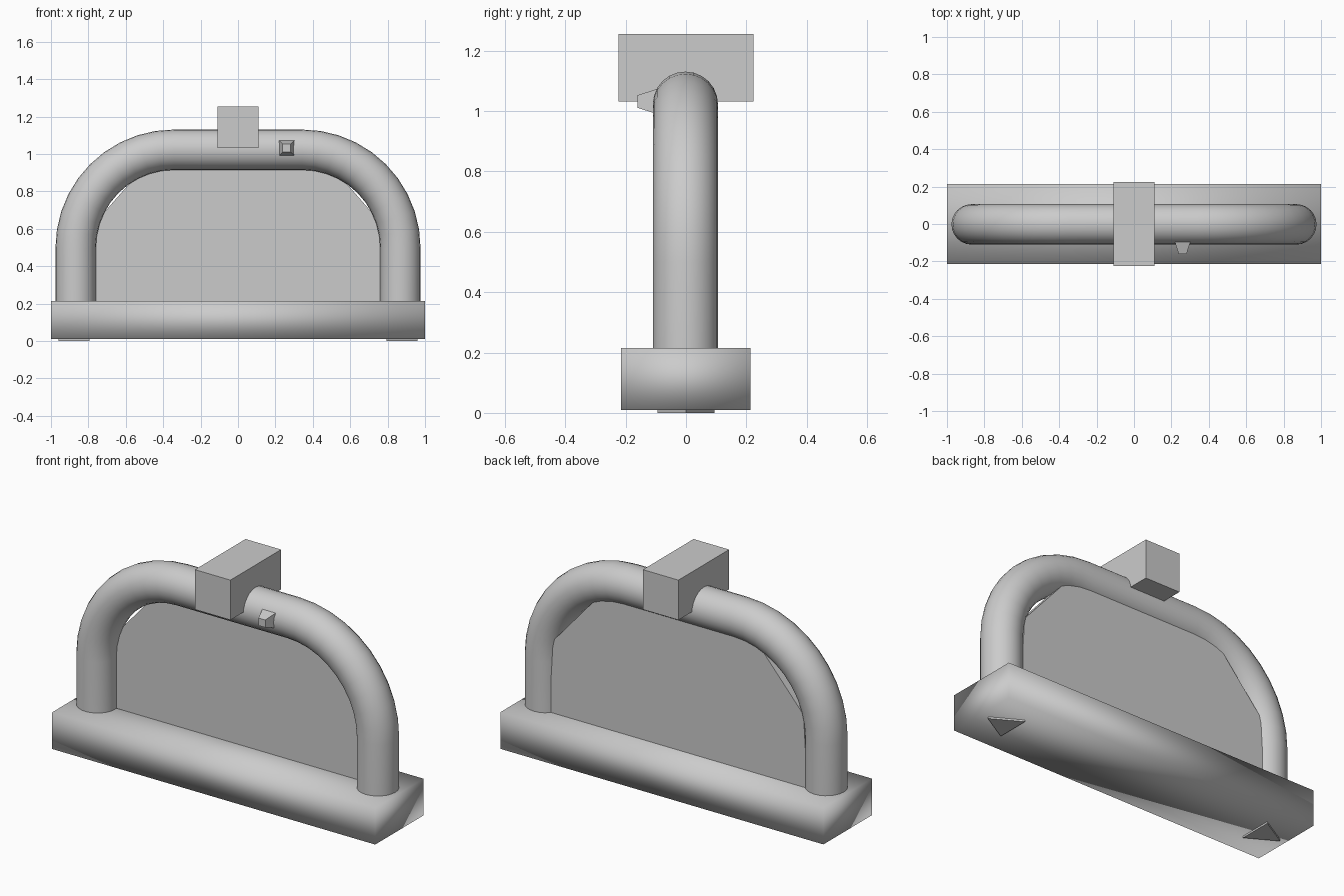
import bpy, bmesh, math
from mathutils import Matrix, Vector

if "Cube" in bpy.data.objects:
    bpy.data.objects.remove(bpy.data.objects["Cube"])


def finish(name, bm, smooth=None):
    bmesh.ops.recalc_face_normals(bm, faces=bm.faces[:])
    me = bpy.data.meshes.new(name)
    bm.to_mesh(me)
    bm.free()
    ob = bpy.data.objects.new(name, me)
    bpy.context.collection.objects.link(ob)
    if smooth is not None:
        for p in me.polygons:
            p.use_smooth = True
        if smooth < 180:
            bpy.ops.object.select_all(action='DESELECT')
            bpy.context.view_layer.objects.active = ob
            ob.select_set(True)
            bpy.ops.object.shade_smooth_by_angle(angle=math.radians(smooth))
    return ob


def box(name, lo, hi, smooth=None):
    bm = bmesh.new()
    lo, hi = Vector(lo), Vector(hi)
    size = hi - lo
    bmesh.ops.create_cube(bm, size=1, matrix=Matrix.Translation((lo + hi) / 2)
                          @ Matrix.Diagonal((*size, 1)))
    return finish(name, bm, smooth)


# Base bar, softly shaded box
box("base_bar", (-1, -0.215, 0.01), (1, 0.213, 0.215), smooth=180)

# Triangular feet, pointing outwards
for side, label in ((-1, "left"), (1, "right")):
    bm = bmesh.new()
    bmesh.ops.create_cone(bm, cap_ends=True, segments=3, radius1=0.11, radius2=0.11, depth=0.03)
    for v in bm.verts:
        a = math.atan2(v.co.y, v.co.x)
        v.co = Vector((v.co.x, v.co.y, v.co.z + 0.015))
    # turn so that one corner lies along the outward x direction
    bm.verts.ensure_lookup_table()
    a = math.atan2(bm.verts[0].co.y, bm.verts[0].co.x)
    turn = (0 if side > 0 else math.pi) - a
    bmesh.ops.rotate(bm, verts=bm.verts[:], matrix=Matrix.Rotation(turn, 3, 'Z'))
    bmesh.ops.translate(bm, verts=bm.verts[:], vec=(side * 0.85, 0, 0))
    finish(label + "_foot", bm)

# Arched tube: circle rings swept along a rounded arch
TUBE, BEND, CX, CZ, STEPS, SIDES = 0.108, 0.525, 0.343, 0.498, 10, 24
path = [(CX + BEND, 0.18, 0.0)]
for i in range(STEPS + 1):
    t = math.pi / 2 * i / STEPS
    path.append((CX + BEND * math.cos(t), CZ + BEND * math.sin(t), t))
path += [(-x, z, math.pi - t) for x, z, t in reversed(path)]
bm = bmesh.new()
rings = []
for x, z, t in path:
    ring = []
    for k in range(SIDES):
        a = 2 * math.pi * k / SIDES
        r = TUBE * math.cos(a)
        ring.append(bm.verts.new((x + r * math.cos(t), -0.002 + TUBE * math.sin(a),
                                  z + r * math.sin(t))))
    rings.append(ring)
for a, b in zip(rings, rings[1:]):
    for k in range(SIDES):
        n = (k + 1) % SIDES
        bm.faces.new((a[k], a[n], b[n], b[k]))
bm.faces.new(rings[0])
bm.faces.new(rings[-1])
finish("arch_tube", bm, smooth=40)

# Panel filling the arch, with cut top corners
half = [(0.80, 0.2), (0.775, 0.62), (0.49, 0.945)]
outline = half + [(-x, z) for x, z in reversed(half)]
bm = bmesh.new()
face = bm.faces.new([bm.verts.new((x, 0.012, z)) for x, z in outline])
ext = bmesh.ops.extrude_face_region(bm, geom=[face])
bmesh.ops.translate(bm, vec=(0, 0.056, 0),
                    verts=[g for g in ext["geom"] if isinstance(g, bmesh.types.BMVert)])
if face.is_valid and len(bm.faces) == 7:
    # close the front side again if the extrusion removed it
    bmesh.ops.holes_fill(bm, edges=bm.edges[:])
bmesh.ops.holes_fill(bm, edges=bm.edges[:])
finish("arch_panel", bm)

# Clasp block across the top
box("clasp_block", (-0.11, -0.224, 1.032), (0.11, 0.224, 1.255))

# Tapered button on the front of the tube
bm = bmesh.new()
bmesh.ops.create_cube(bm, size=1)
for v in bm.verts:
    h = 0.042 if v.co.y > 0 else 0.021
    v.co = Vector((0.26 + math.copysign(h, v.co.x),
                   -0.095 if v.co.y > 0 else -0.16,
                   1.032 + math.copysign(h, v.co.z)))
finish("front_button", bm)
